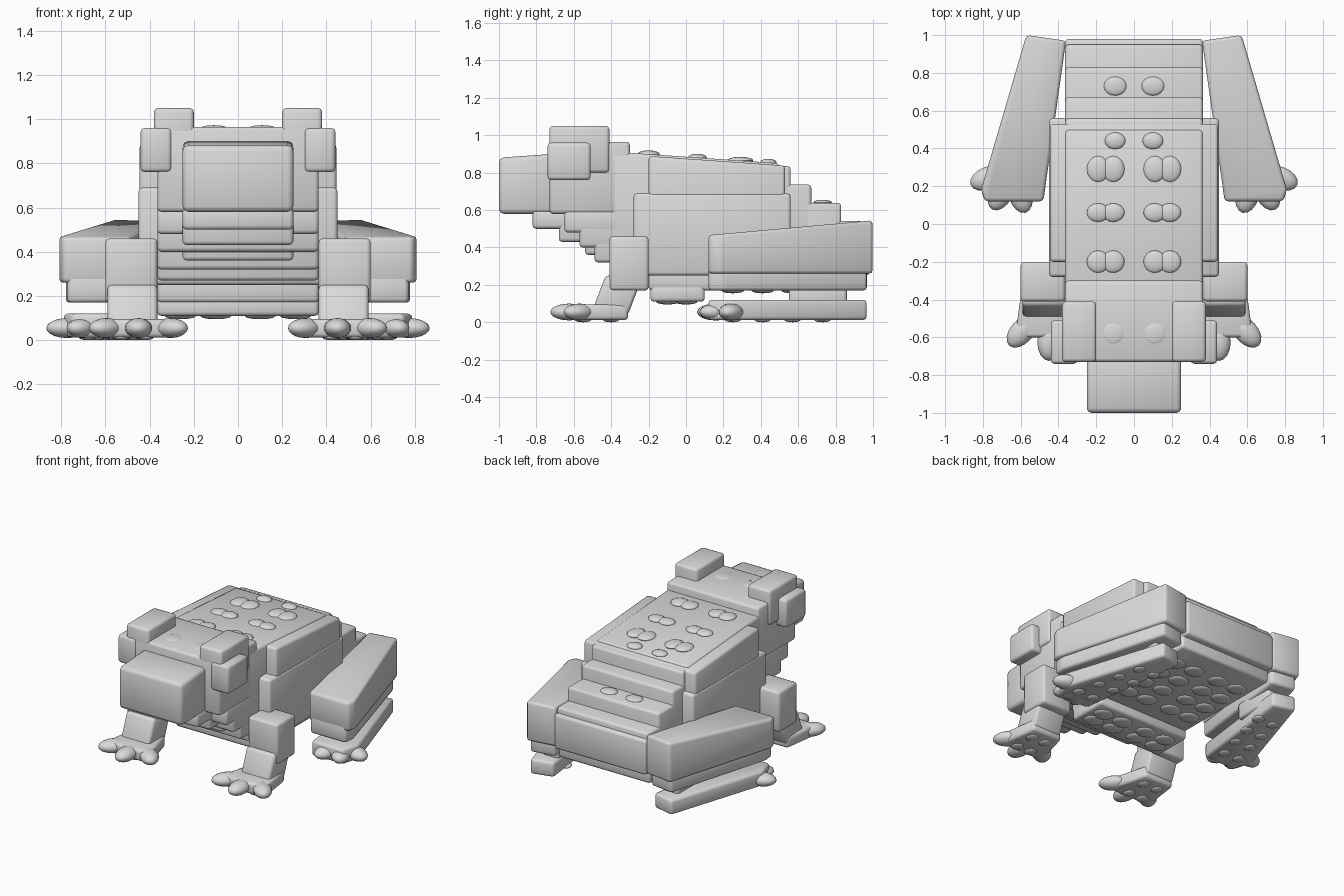
import bpy, bmesh, math
from mathutils import Matrix

cube = bpy.data.objects.get("Cube")
if cube:
    bpy.data.objects.remove(cube, do_unlink=True)

GREY = (.7, .7, .7, 1)
grey = bpy.data.materials.new("plain grey")
grey.use_nodes = True
grey.diffuse_color = GREY
grey.node_tree.nodes["Principled BSDF"].inputs["Base Color"].default_value = GREY


def finish(name, bm, mirror):
    """Make an object from the bmesh, mirrored across x when asked."""
    mesh = bpy.data.meshes.new(name)
    bm.to_mesh(mesh)
    bm.free()
    mesh.materials.append(grey)
    obj = bpy.data.objects.new(name, mesh)
    bpy.context.collection.objects.link(obj)
    if mirror:
        obj.modifiers.new("Mirror", 'MIRROR').use_mirror_merge = False
    bpy.ops.object.select_all(action='DESELECT')
    obj.select_set(True)
    bpy.context.view_layer.objects.active = obj
    bpy.ops.object.shade_smooth_by_angle(angle=math.radians(50))


def prism(name, outline, bottom, top, slope=None, lean=0, mirror=False, bevel=.018):
    """Raise a plan outline; slope gives the top height along y, lean shifts the base."""
    bm = bmesh.new()
    low = [bm.verts.new((x, y + lean, bottom)) for x, y in outline]
    high = [bm.verts.new((x, y, slope(y) if slope else top)) for x, y in outline]
    bm.faces.new(low)
    bm.faces.new(high)
    for i in range(len(outline)):
        bm.faces.new((low[i - 1], low[i], high[i], high[i - 1]))
    bmesh.ops.recalc_face_normals(bm, faces=bm.faces)
    bmesh.ops.bevel(bm, geom=bm.edges[:], offset=bevel, segments=2,
                    affect='EDGES', profile=.5, clamp_overlap=True)
    finish(name, bm, mirror)


def rectangle(left, right, front, back):
    return [(left, front), (right, front), (right, back), (left, back)]


def slab(name, half, front, back, bottom, top, **options):
    """Block centred across the model."""
    prism(name, rectangle(-half, half, front, back), bottom, top, **options)


def pair(name, inner, outer, front, back, bottom, top, **options):
    """Block repeated on the left and right."""
    prism(name, rectangle(inner, outer, front, back), bottom, top, mirror=True, **options)


def blobs(name, centres, size, turns=None):
    """Mirrored ellipsoids of one size, each optionally turned about z."""
    bm = bmesh.new()
    for i, centre in enumerate(centres):
        turn = Matrix.Rotation(turns[i] if turns else 0, 4, 'Z')
        matrix = Matrix.Translation(centre) @ turn @ Matrix.Diagonal((*size, 1))
        bmesh.ops.create_uvsphere(bm, u_segments=16, v_segments=10, radius=1, matrix=matrix)
    finish(name, bm, True)


def toes(name, x, y, reach, aim, spread):
    """Three rounded toes fanned around a point, aimed in degrees from the front."""
    turns = [math.radians(aim + spread * step) for step in (-1, 0, 1)]
    centres = [(x + reach * math.sin(a), y - reach * math.cos(a), .055) for a in turns]
    blobs(name, centres, (.062, .1, .045), turns)


def back_line(y):
    return .885 - .07 * y


def flank_line(y):
    return back_line(y) - .01


def thigh_line(y):
    return .455 + .09 * y


BODY = .365
SNOUT = .25

# Body, flanks and belly
slab("body_core", BODY, -.4, .5, .27, 0, slope=back_line)
slab("lower_flanks", .45, -.28, .56, .25, .69)
slab("upper_flanks", .445, -.2, .53, .5, 0, slope=flank_line)
slab("lower_body", BODY, -.2, .93, .17, .3)
slab("belly_keel", BODY, -.19, .1, .11, .2)

# Rump descending in steps
for step, back in enumerate((.56, .67, .83, .95)):
    slab(f"rump_step_{step}", BODY, .3, back, .25, .835 - .098 * step)
slab("rump_panel", BODY, .6, .98, .25, .5)

# Rows of warts along the back
for row, (y, length) in enumerate(((-.2, .06), (.06, .05), (.29, .07))):
    blobs(f"back_warts_{row}", [(x, y, back_line(y)) for x in (.11, .19)],
          (.06, length, .02))
blobs("rear_warts", [(.1, .44, back_line(.44))], (.055, .045, .02))
blobs("rump_warts", [(.1, .73, .64)], (.06, .05, .015))

# Head, snout and stepped jaw
slab("head", BODY, -.73, -.3, .58, .965)
slab("snout", SNOUT, -1, -.7, .58, 0, slope=lambda y: .95 + .07 * y, bevel=.025)
for step in range(3):
    slab(f"jaw_step_{step}", SNOUT, -.82 + .14 * step, -.4, .5 - .07 * step, .6)
    slab(f"throat_step_{step}", BODY, -.65 + .08 * step, -.25, .48 - .08 * step, .6)
blobs("head_warts", [(.11, -.58, .96)], (.06, .06, .012))

# Eyes
pair("eye_block", .2, .38, -.73, -.41, .8, 1.05)
pair("eye_side", .3, .44, -.74, -.51, .76, .96)

# Front legs
pair("front_upper_leg", BODY, .6, -.41, -.2, .17, .46)
pair("front_lower_leg", BODY, .59, -.43, -.23, .04, .25, lean=-.08)
prism("front_foot", [(.36, -.31), (.59, -.31), (.63, -.6), (.28, -.6)],
      .012, .095, mirror=True)
toes("front_toes", .45, -.41, .215, 0, 42)

# Hind legs: thigh over an inset shin and a long foot
prism("hind_thigh", [(.36, .97), (.57, 1), (.81, .18), (.79, .12), (.48, .12)],
      .26, 0, slope=thigh_line, mirror=True)
prism("hind_shin", [(.38, .94), (.56, .97), (.78, .2), (.77, .12), (.49, .12)],
      .17, .3, mirror=True)
pair("hind_ankle", .42, .54, .55, .86, .08, .2)
prism("hind_foot", [(.4, .93), (.56, .97), (.79, .25), (.75, .12), (.5, .12)],
      .012, .12, mirror=True)
toes("hind_toes", .64, .29, .14, 27, 43)

# Small pads under the feet and bumps under the belly
rows = [.25 + .16 * step for step in range(4)]
blobs("hind_sole_pads", [(.68 - .24 * y + side, y, .015) for y in rows for side in (-.06, .06)],
      (.04, .045, .015))
blobs("front_sole_pads", [(x, y, .015) for x in (.42, .53) for y in (-.4, -.55)],
      (.04, .045, .015))
blobs("belly_bumps", [(x, y, .11) for x in (.1, .26) for y in (-.1, 0)], (.07, .06, .015))
blobs("rear_belly_bumps", [(x, y, .17) for x in (.1, .26) for y in rows], (.07, .06, .015))
